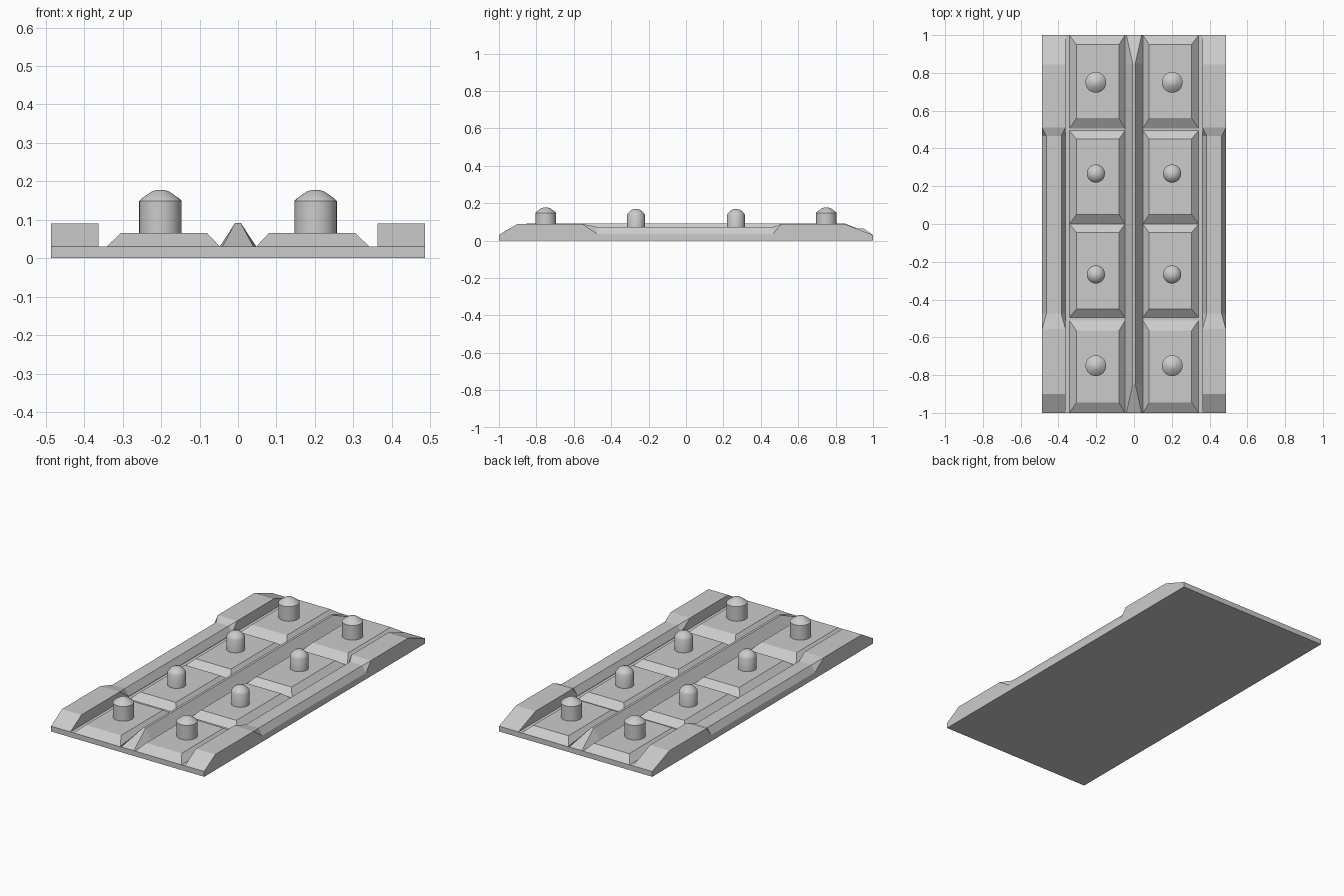
import bpy, bmesh, math

if "Cube" in bpy.data.objects:
    bpy.data.objects.remove(bpy.data.objects["Cube"])

def finish(bm, name):
    bmesh.ops.recalc_face_normals(bm, faces=bm.faces)
    me = bpy.data.meshes.new(name)
    bm.to_mesh(me)
    bm.free()
    ob = bpy.data.objects.new(name, me)
    bpy.context.collection.objects.link(ob)
    return ob

def loft(name, rings):
    """Skin a list of equal-length point rings and cap both ends."""
    bm = bmesh.new()
    vs = [[bm.verts.new(p) for p in r] for r in rings]
    n = len(vs[0])
    for a, b in zip(vs, vs[1:]):
        for i in range(n):
            j = (i + 1) % n
            bm.faces.new((a[i], a[j], b[j], b[i]))
    bm.faces.new(vs[0])
    bm.faces.new(vs[-1])
    return finish(bm, name)

def rect(x0, x1, y0, y1, z):
    return [(x0, y0, z), (x1, y0, z), (x1, y1, z), (x0, y1, z)]

def lathe(name, profile, x, y, n=32):
    rings = [[(x + r * math.cos(2 * math.pi * i / n),
               y + r * math.sin(2 * math.pi * i / n), z) for i in range(n)]
             for r, z in profile]
    ob = loft(name, rings)
    ob.data.shade_smooth()
    ob.data.set_sharp_from_angle(angle=math.radians(30))
    return ob

# base slab
W, Z = 0.486, 0.03
loft("base_plate", [rect(-W, W, -1, 1, 0), rect(-W, W, -1, 1, Z)])

# pads: outer and inner y limits, front to back
PADS = [(-1, -0.51, -0.945, -0.565), (-0.495, 0, -0.45, -0.045),
        (0, 0.495, 0.05, 0.45), (0.505, 1, 0.56, 0.95)]
BIG = [(0.055, 0.055), (0.055, 0.149), (0.048, 0.156), (0.022, 0.174), (0.008, 0.178)]
SMALL = [(0.048, 0.055), (0.048, 0.138), (0.043, 0.147), (0.026, 0.164), (0.008, 0.169)]
STUDS = [(-0.75, BIG), (-0.267, SMALL), (0.267, SMALL), (0.75, BIG)]
# rail stations: y, top z, shoulder z, side inset of the top
RAIL = [(-1, 0.0305, 0.0302, 0), (-0.9, 0.09, 0.0895, 0), (-0.555, 0.09, 0.0895, 0),
        (-0.475, 0.073, 0.036, 0.022), (0.465, 0.073, 0.036, 0.022),
        (0.51, 0.09, 0.0895, 0), (0.845, 0.09, 0.0895, 0), (1, 0.0305, 0.0302, 0)]

for s, side in ((-1, "left"), (1, "right")):
    for k, (y0, y1, i0, i1) in enumerate(PADS):
        loft(f"pad_{side}_{k}", [rect(s * 0.047, s * 0.342, y0, y1, Z - 0.005),
                                 rect(s * 0.047, s * 0.342, y0, y1, Z),
                                 rect(s * 0.08, s * 0.305, i0, i1, 0.065)])
    for k, (y, prof) in enumerate(STUDS):
        lathe(f"stud_{side}_{k}", prof, s * 0.202, y)
    # side rail with lowered, chamfered middle
    xo, xi = W, 0.363
    loft(f"rail_{side}", [[(s * xo, y, Z - 0.005), (s * xo, y, sh), (s * (xo - d), y, t),
                           (s * (xi + d), y, t), (s * xi, y, sh), (s * xi, y, Z - 0.005)]
                          for y, t, sh, d in RAIL])

# centre ridge with sloped ends
def ridge(y, w, z):
    return [(-0.048, y, Z - 0.005), (-0.048, y, Z), (-w, y, z),
            (w, y, z), (0.048, y, Z), (0.048, y, Z - 0.005)]
loft("centre_ridge", [ridge(-1, 0.04, 0.0305), ridge(-0.85, 0.007, 0.092),
                      ridge(0.85, 0.007, 0.092), ridge(1, 0.04, 0.0305)])
